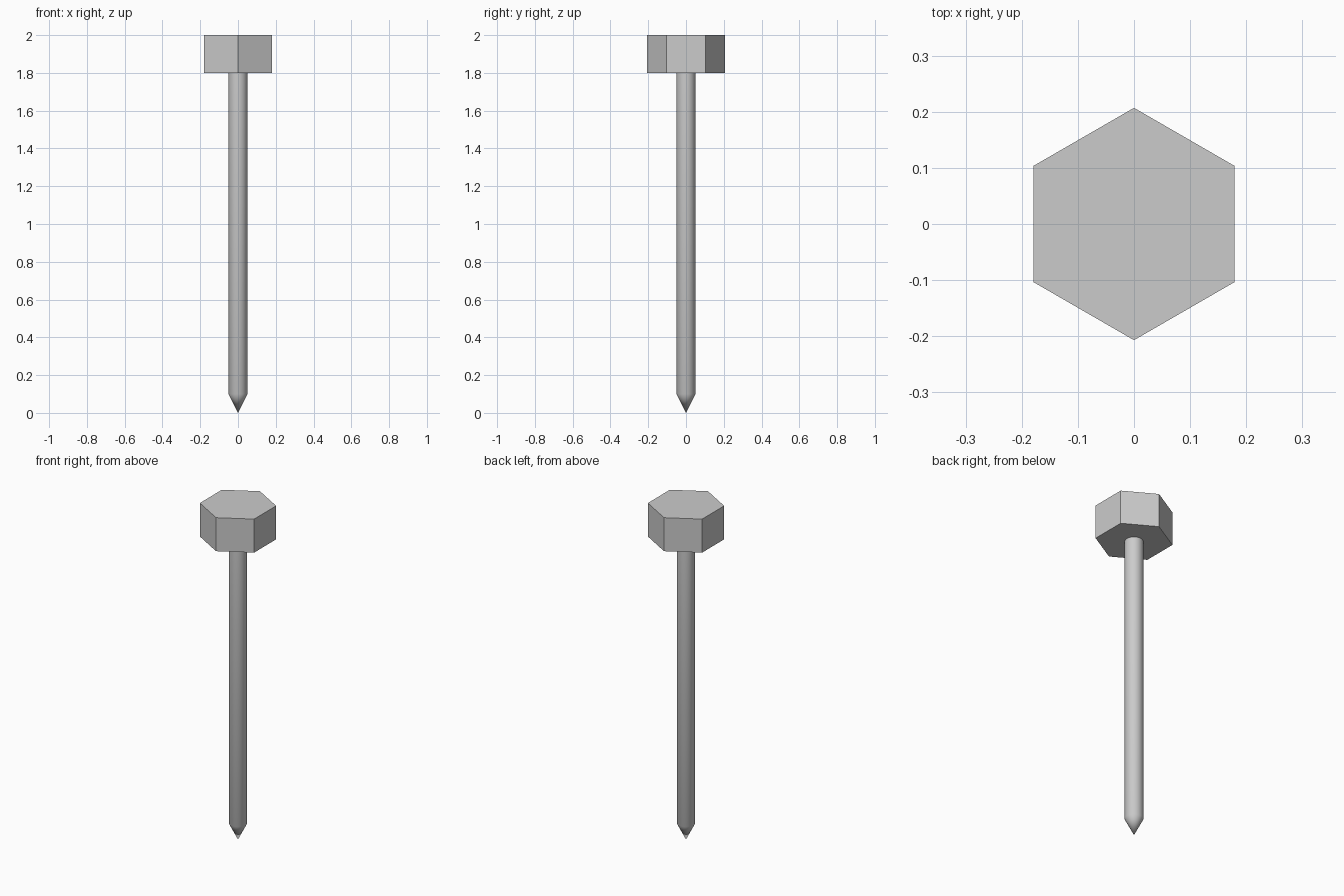
import bpy
import bmesh
import math
from mathutils import Matrix

cube = bpy.data.objects.get("Cube")
if cube:
    bpy.data.objects.remove(cube, do_unlink=True)

HEAD_RADIUS, HEAD_BOTTOM, TOP = 0.207, 1.8, 2.0
SHAFT_RADIUS, TIP_HEIGHT, SHAFT_SIDES = 0.05, 0.1, 32

steel = bpy.data.materials.new("grey steel")
steel.use_nodes = True
colour = (0.6, 0.6, 0.6, 1)
steel.diffuse_color = colour
steel.node_tree.nodes["Principled BSDF"].inputs["Base Color"].default_value = colour


def lathe(name, profile, sides):
    """Revolve (radius, z) points around z, first radius on the y axis."""
    bm = bmesh.new()
    verts = [bm.verts.new((0, r, z)) for r, z in profile]
    edges = [bm.edges.new(pair) for pair in zip(verts, verts[1:])]
    bmesh.ops.spin(bm, geom=verts + edges, cent=(0, 0, 0), axis=(0, 0, 1),
                   angle=math.tau, steps=sides, use_merge=True)
    bmesh.ops.remove_doubles(bm, verts=bm.verts, dist=0.0001)
    # Close any open rims with flat caps
    rims = [e for e in bm.edges if e.is_boundary]
    if rims:
        bmesh.ops.holes_fill(bm, edges=rims, sides=0)
    bmesh.ops.recalc_face_normals(bm, faces=bm.faces)
    mesh = bpy.data.meshes.new(name)
    bm.to_mesh(mesh)
    bm.free()
    mesh.materials.append(steel)
    obj = bpy.data.objects.new(name, mesh)
    bpy.context.collection.objects.link(obj)
    return obj


# Hexagonal head
lathe("hex_head", [(HEAD_RADIUS, HEAD_BOTTOM), (HEAD_RADIUS, TOP)], 6)

# Round shaft running into a pointed tip
shaft = lathe("shaft_with_tip", [(0, 0), (SHAFT_RADIUS, TIP_HEIGHT),
                                 (SHAFT_RADIUS, HEAD_BOTTOM)], SHAFT_SIDES)
bpy.ops.object.select_all(action="DESELECT")
shaft.select_set(True)
bpy.context.view_layer.objects.active = shaft
bpy.ops.object.shade_smooth_by_angle(angle=math.radians(30))
